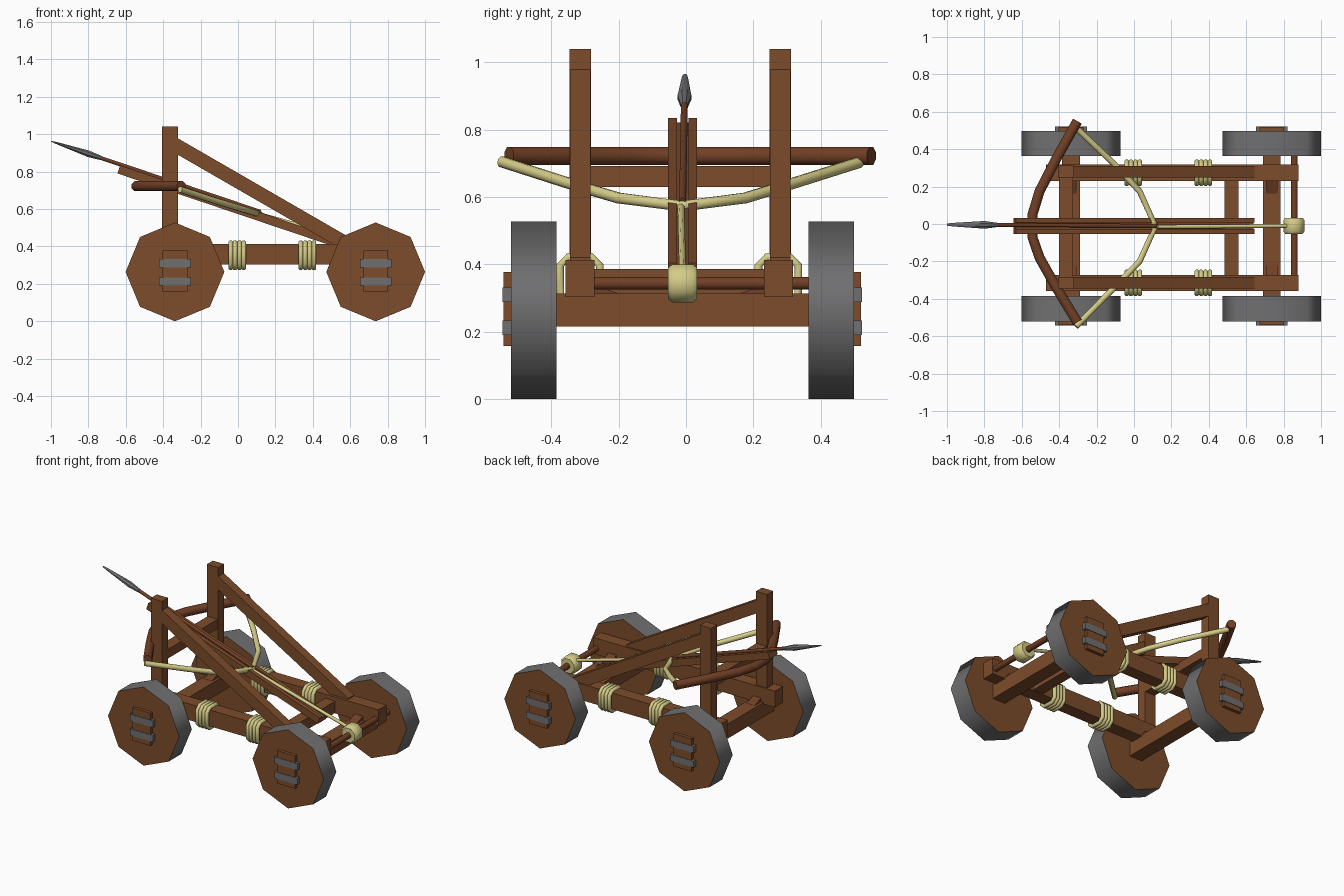
import bpy, bmesh, math
from mathutils import Vector

if "Cube" in bpy.data.objects:
    bpy.data.objects.remove(bpy.data.objects["Cube"])


def material(name, rgb):
    m = bpy.data.materials.new(name)
    m.diffuse_color = (*rgb, 1)
    m.use_nodes = True
    m.node_tree.nodes["Principled BSDF"].inputs["Base Color"].default_value = m.diffuse_color
    return m


WOOD = material("wood", (0.205, 0.072, 0.024))
DARK = material("dark_wood", (0.165, 0.05, 0.019))
IRON = material("iron_grey", (0.16, 0.16, 0.165))
ROPE = material("rope", (0.66, 0.60, 0.24))


def finish(name, bm, mats, smooth=None):
    bmesh.ops.recalc_face_normals(bm, faces=bm.faces[:])
    me = bpy.data.meshes.new(name)
    bm.to_mesh(me)
    bm.free()
    ob = bpy.data.objects.new(name, me)
    bpy.context.collection.objects.link(ob)
    for m in mats:
        me.materials.append(m)
    if smooth:
        bpy.ops.object.select_all(action='DESELECT')
        ob.select_set(True)
        bpy.context.view_layer.objects.active = ob
        bpy.ops.object.shade_smooth_by_angle(angle=math.radians(smooth))
    return ob


def loft(bm, rings, closed=False):
    vs = [[bm.verts.new(p) for p in r] for r in rings]
    n, k = len(vs), len(vs[0])
    for i in range(n if closed else n - 1):
        a, b = vs[i], vs[(i + 1) % n]
        for j in range(k):
            bm.faces.new((a[j], a[(j + 1) % k], b[(j + 1) % k], b[j]))
    if not closed:
        bm.faces.new(vs[0])
        bm.faces.new(vs[-1])


def box(name, x, y, z, mat):
    bm = bmesh.new()
    loft(bm, [[(x[0], v, z[0]), (x[1], v, z[0]), (x[1], v, z[1]), (x[0], v, z[1])] for v in y])
    return finish(name, bm, [mat])


def prism_y(name, profile, y, mat):
    bm = bmesh.new()
    loft(bm, [[(px, v, pz) for px, pz in profile] for v in y])
    return finish(name, bm, [mat])


def add_tube(bm, path, radii, ref, sides=8, closed=False, flat=None):
    pts = [Vector(p) for p in path]
    n, ref = len(pts), Vector(ref)
    if not isinstance(radii, (list, tuple)):
        radii = [radii] * n
    rings = []
    for i, p in enumerate(pts):
        a = pts[(i - 1) % n] if closed or i else p
        b = pts[(i + 1) % n] if closed or i < n - 1 else p
        t = (b - a).normalized()
        u = (ref - t * ref.dot(t)).normalized()
        w = t.cross(u)
        f = flat[i] if flat else 1
        ring = []
        for k in range(sides):
            q = 2 * math.pi * (k + 0.5) / sides
            ring.append(p + radii[i] * (u * math.cos(q) + w * math.sin(q) * f))
        rings.append(ring)
    loft(bm, rings, closed)


def tube(name, path, radii, ref, mat, sides=8, smooth=50, flat=None):
    bm = bmesh.new()
    add_tube(bm, path, radii, ref, sides, False, flat)
    return finish(name, bm, [mat], smooth)


# wheels: octagons with grey tyre and wooden inset faces, hub plates and iron straps
AXLES = {"front": -0.337, "rear": 0.736}
CY, CZ, R = -0.011, 0.264, 0.264
for end, cx in AXLES.items():
    for side, s in (("near", -1), ("far", 1)):
        bm = bmesh.new()
        rings = []
        for yo in (0.374, 0.509):
            rings.append([(cx + R * math.sin(k * math.pi / 4), CY + s * yo,
                           CZ + R * math.cos(k * math.pi / 4)) for k in range(8)])
        loft(bm, rings)
        caps = [f for f in bm.faces if len(f.verts) == 8]
        bmesh.ops.inset_individual(bm, faces=caps, thickness=0.02)
        for f in bm.faces:
            f.material_index = 1 if len(f.verts) == 8 else 0
        finish(f"{end}_{side}_wheel", bm, [IRON, WOOD], 50)
        ys = sorted((CY + s * 0.50, CY + s * 0.530))
        box(f"{end}_{side}_hub_plate", (cx - 0.066, cx + 0.066), ys, (0.158, 0.378), WOOD)
        for n, zc in enumerate((0.212, 0.31)):
            yb = CY + s * 0.520
            bm = bmesh.new()
            loft(bm, [[(xx, yb - 0.013, zc - 0.022), (xx, yb + 0.013, zc - 0.022),
                       (xx, yb + 0.013, zc + 0.022), (xx, yb - 0.013, zc + 0.022)]
                      for xx in (cx - 0.085, cx + 0.085)])
            finish(f"{end}_{side}_hub_strap_{n}", bm, [IRON])
    box(f"{end}_axle", (cx - 0.047, cx + 0.047), (-0.40, 0.38), (0.216, 0.314), WOOD)

# side rails, posts, diagonal braces, wedges and rope lashings
for side, yc, yp, s in (("near", -0.315, -0.314, -1), ("far", 0.274, 0.280, 1)):
    box(f"{side}_rail", (-0.47, 0.88), (yc - 0.043, yc + 0.043), (0.304, 0.413), WOOD)
    box(f"{side}_post", (-0.405, -0.322), (yp - 0.0315, yp + 0.0315), (0.40, 1.04), WOOD)
    prism_y(f"{side}_brace", [(-0.33, 0.983), (0.645, 0.42), (0.645, 0.405), (0.52, 0.405), (-0.33, 0.895)],
            (yp - 0.0305, yp + 0.0305), WOOD)
    for end, cx in AXLES.items():
        bm = bmesh.new()
        yi = yc - s * 0.03
        loft(bm, [[(xx, yi, 0.31), (xx, yi, 0.345), (xx, yi - s * 0.08, 0.315), (xx, yi - s * 0.08, 0.31)]
                  for xx in (cx - 0.03, cx + 0.03)])
        finish(f"{end}_{side}_wedge", bm, [DARK])
    for n, xc in enumerate((-0.004, 0.371)):
        bm = bmesh.new()
        for k in range(4):
            x = xc + (k - 1.5) * 0.0235
            h, v, c = 0.059, 0.068, 0.024
            corners = [(h, v - c), (h - c, v), (c - h, v), (-h, v - c),
                       (-h, c - v), (c - h, -v), (h - c, -v), (h, c - v)]
            add_tube(bm, [(x, yc + a, 0.353 + b) for a, b in corners], 0.013, (1, 0, 0), 8, True)
        finish(f"{side}_rope_lashing_{n}", bm, [ROPE], 50)

# cross beams and winch bar
box("upper_cross_beam", (-0.40, -0.325), (-0.29, 0.255), (0.63, 0.692), WOOD)
box("lower_cross_beam", (0.485, 0.56), (-0.28, 0.24), (0.308, 0.386), WOOD)
tube("winch_bar", [(0.857, -0.30, 0.344), (0.857, 0.372, 0.344)], 0.02, (0, 0, 1), DARK)
tube("winch_rope_coil", [(0.855, y, 0.344) for y in (-0.053, -0.04, 0.02, 0.033)],
     [0.050, 0.061, 0.061, 0.050], (0, 0, 1), ROPE)

# sloping grooved ramp
SLOPE = 0.337
bm = bmesh.new()
rings = []
for x, z in ((-0.637, 0.812), (0.637, 0.812 - 1.274 * SLOPE)):
    nrm = Vector((SLOPE, 0, 1)).normalized()
    prof = [(-0.043, -0.023), (0.043, -0.023), (0.043, 0.023), (0.017, 0.023),
            (0.017, 0.010), (-0.017, 0.010), (-0.017, 0.023), (-0.043, 0.023)]
    rings.append([Vector((x, -0.010 + a, z)) + nrm * b for a, b in prof])
loft(bm, rings)
finish("ramp", bm, [WOOD])


# spear: shaft along the ramp and a flattened head
def along(x):
    return (x, -0.010 + 0.006 * (0.12 - x), 0.963 - SLOPE * (x + 1))


tube("spear_shaft", [along(0.12), along(-0.78)], 0.011, (0, 1, 0), DARK)
tube("spear_head", [along(x) for x in (-1.0, -0.97, -0.80, -0.73)],
     [0.006, 0.010, 0.022, 0.012], (0, 1, 0), IRON, 8, 35, [0.3, 0.6, 0.85, 1])

# bow
bow = [(-0.303, 0.55), (-0.415, 0.35), (-0.505, 0.175), (-0.543, 0.05), (-0.543, -0.07),
       (-0.505, -0.18), (-0.415, -0.34), (-0.303, -0.525)]
tube("bow", [(x, y, 0.722) for x, y in bow], 0.029, (0, 0, 1), DARK)

# bow string drawn back, and the pull rope to the winch
string = [(-0.31, 0.515, 0.703), (-0.11, 0.325, 0.643), (0.03, 0.175, 0.597), (0.115, -0.012, 0.573),
          (0.03, -0.20, 0.597), (-0.12, -0.355, 0.643), (-0.31, -0.548, 0.705)]
tube("bow_string", string, 0.017, (0, 0, 1), ROPE)
tube("pull_rope", [(0.11, -0.015, 0.574), (0.84, -0.010, 0.37)], 0.011, (0, 1, 0), ROPE)
